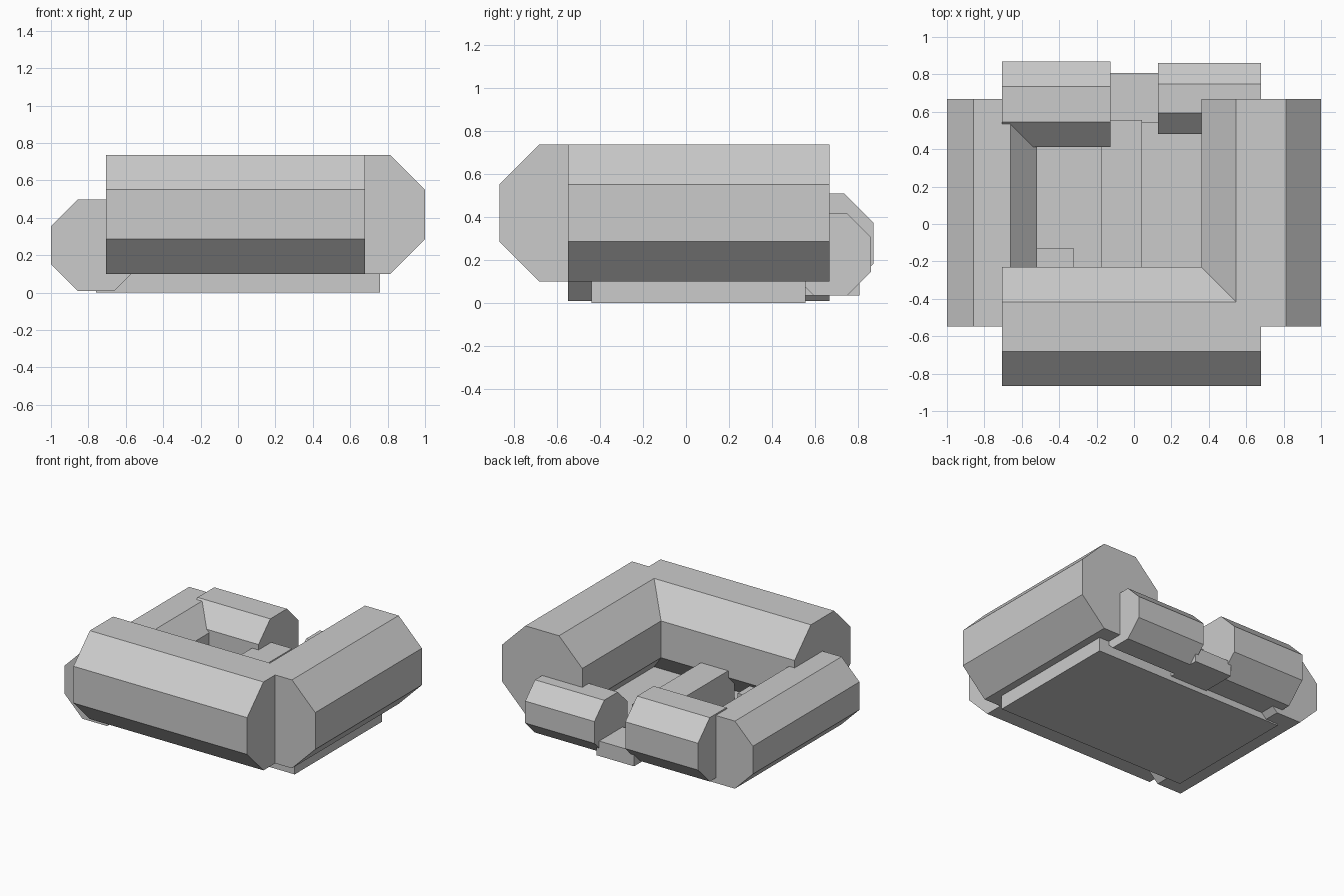
import bpy

if "Cube" in bpy.data.objects:
    bpy.data.objects.remove(bpy.data.objects["Cube"])

stone = bpy.data.materials.new("light grey stone")
stone.diffuse_color = (0.6, 0.6, 0.6, 1)
stone.use_nodes = True
stone.node_tree.nodes["Principled BSDF"].inputs["Base Color"].default_value = stone.diffuse_color


def add_mesh(name, verts, faces):
    mesh = bpy.data.meshes.new(name)
    mesh.from_pydata(verts, [], faces)
    mesh.materials.append(stone)
    obj = bpy.data.objects.new(name, mesh)
    bpy.context.collection.objects.link(obj)
    return obj


def prism(name, profile, start, end, axis):
    """Extrude a counter-clockwise (side, z) profile along x or y."""
    n = len(profile)
    if axis == 'x':
        verts = [(p, s, z) for p in (start, end) for s, z in profile]
    else:
        verts = [(s, p, z) for p in (start, end) for s, z in profile]
    faces = [(i, (i + 1) % n, n + (i + 1) % n, n + i) for i in range(n)]
    faces += [tuple(reversed(range(n))), tuple(range(n, 2 * n))]
    if axis == 'y':
        faces = [tuple(reversed(f)) for f in faces]
    return add_mesh(name, verts, faces)


def wall(name, axis, start, end, side, height, c):
    """Octagonal wall with chamfer c."""
    (a, b), (l, h) = side, height
    prism(name, [(a + c, l), (b - c, l), (b, l + c), (b, h - c),
                 (b - c, h), (a + c, h), (a, h - c), (a, l + c)],
          start, end, axis)


def box(name, x, y, z):
    prism(name, [(y[0], z[0]), (y[1], z[0]), (y[1], z[1]), (y[0], z[1])],
          x[0], x[1], 'x')


# Ground slab
box("base_slab", (-0.76, 0.76), (-0.44, 0.555), (0, 0.1))

# Tall walls
wall("front_wall", 'x', -0.705, 0.68, (-0.867, -0.23), (0.1, 0.737), 0.186)
wall("right_wall", 'y', -0.548, 0.667, (0.36, 1.0), (0.1, 0.737), 0.186)

# Lower walls
wall("left_wall", 'y', -0.548, 0.667, (-1.0, -0.518), (0.01, 0.497), 0.143)
wall("back_left_wall", 'x', -0.705, -0.125, (0.412, 0.87), (0.047, 0.508), 0.134)
wall("back_right_wall", 'x', 0.128, 0.68, (0.482, 0.86), (0.035, 0.415), 0.111)

# Inner walkway, gate step and corner block
box("walkway", (-0.176, 0.042), (-0.3, 0.557), (0.05, 0.335))
box("gate_step", (-0.15, 0.15), (0.54, 0.806), (0.035, 0.143))
box("corner_block", (-0.53, -0.32), (-0.3, -0.13), (0.05, 0.25))
